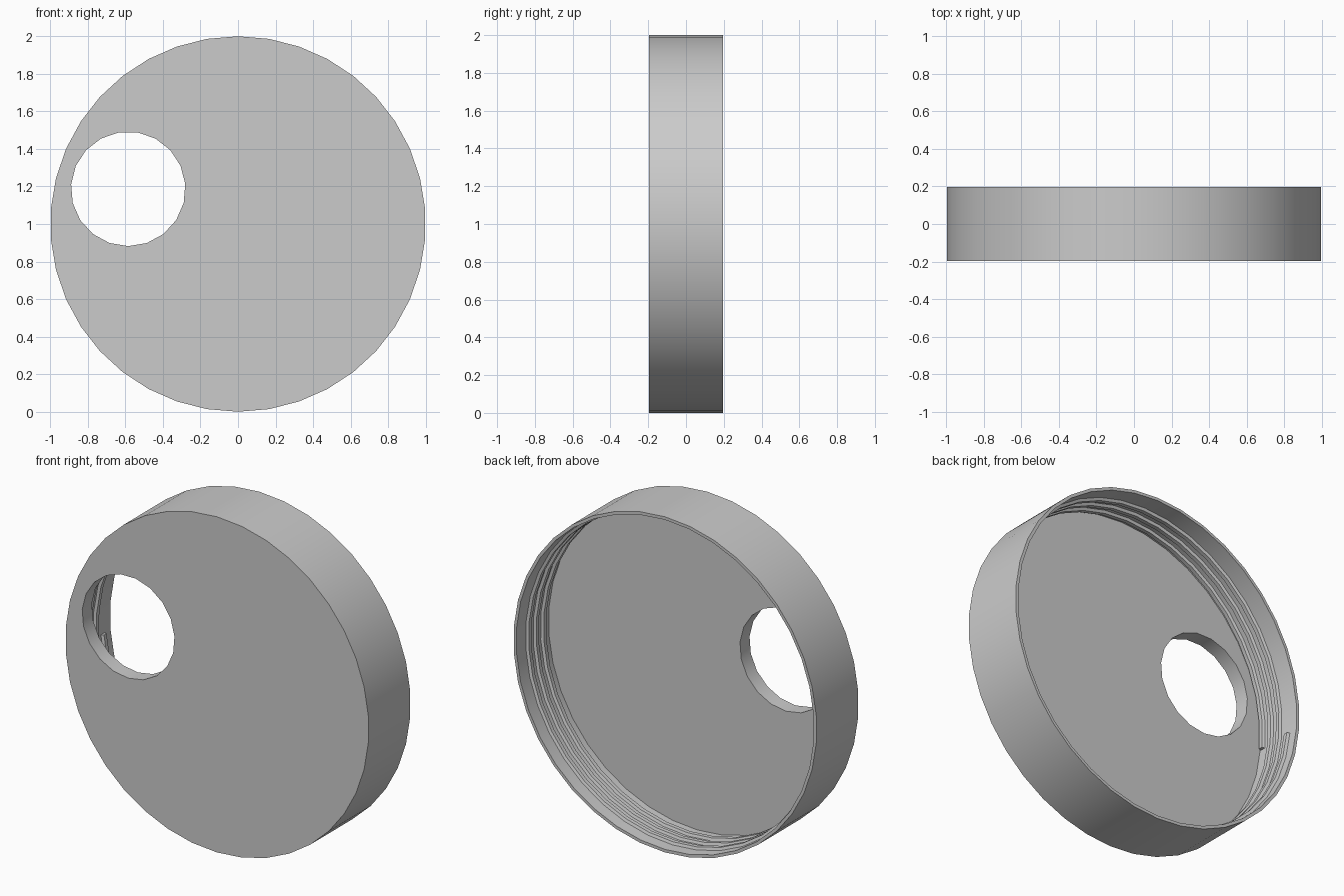
import bpy, bmesh, math

if "Cube" in bpy.data.objects:
    bpy.data.objects.remove(bpy.data.objects["Cube"])

SIDES = 38
STEP = math.tau / SIDES
FRONT, FLOOR, BACK = -0.197, -0.107, 0.197
INNER = 0.982

grey = bpy.data.materials.new("light_grey")
grey.use_nodes = True
grey.diffuse_color = (0.6, 0.6, 0.6, 1)
grey.node_tree.nodes["Principled BSDF"].inputs["Base Color"].default_value = (0.6, 0.6, 0.6, 1)


def polar(r, angle, y):
    return (r * math.cos(angle), y, 1 + r * math.sin(angle))


def finish(bm, name):
    bmesh.ops.recalc_face_normals(bm, faces=bm.faces)
    mesh = bpy.data.meshes.new(name)
    bm.to_mesh(mesh)
    bm.free()
    mesh.materials.append(grey)
    obj = bpy.data.objects.new(name, mesh)
    bpy.context.collection.objects.link(obj)
    return obj


def bridge(bm, a, b):
    n = len(a)
    for i in range(n):
        bm.faces.new((a[i], a[(i + 1) % n], b[(i + 1) % n], b[i]))


def smooth(obj):
    bpy.ops.object.select_all(action="DESELECT")
    obj.select_set(True)
    bpy.context.view_layer.objects.active = obj
    bpy.ops.object.shade_smooth_by_angle(angle=math.radians(30))


# Lid: flat front, outer wall, back rim, inner wall and floor
bm = bmesh.new()
rings = [[bm.verts.new(polar(r, math.pi / 2 + i * STEP, y)) for i in range(SIDES)]
         for r, y in ((1, FRONT), (1, BACK), (INNER, BACK), (INNER, FLOOR))]
for a, b in zip(rings, rings[1:]):
    bridge(bm, a, b)
bm.faces.new(rings[0])
bm.faces.new(rings[-1])
lid = finish(bm, "lid")

# Round hole through the front, with a corner at its bottom
bm = bmesh.new()
HOLE_SIDES = 19
ends = []
for y in (-0.4, 0.0):
    ends.append([])
    for i in range(HOLE_SIDES):
        a = -math.pi / 2 + i * math.tau / HOLE_SIDES
        ends[-1].append(bm.verts.new((-0.585 + 0.305 * math.cos(a), y,
                                      1.187 + 0.305 * math.sin(a))))
bridge(bm, *ends)
for end in ends:
    bm.faces.new(end)
cutter = finish(bm, "hole_cutter")
cutter.hide_render = True
cut = lid.modifiers.new("hole", "BOOLEAN")
cut.operation = "DIFFERENCE"
cut.solver = "EXACT"
cut.object = cutter
bpy.context.view_layer.objects.active = lid
lid.select_set(True)
bpy.ops.object.modifier_apply(modifier=cut.name)
bpy.data.objects.remove(cutter)
smooth(lid)

# Screw thread: ridge winding down the inner wall towards the floor
TURNS, PITCH = 3, 0.07
profile = ((INNER + 0.005, 0.02), (INNER - 0.016, 0.012),
           (INNER - 0.016, -0.012), (INNER + 0.005, -0.02))
bm = bmesh.new()
sections = []
for i in range(TURNS * SIDES + 1):
    angle = math.pi + STEP * (i + 0.5)
    y = 0.125 - PITCH * i / SIDES
    sections.append([bm.verts.new(polar(r, angle, y + dy)) for r, dy in profile])
for a, b in zip(sections, sections[1:]):
    bridge(bm, a, b)
bm.faces.new(sections[0])
bm.faces.new(sections[-1])
smooth(finish(bm, "screw_thread"))
